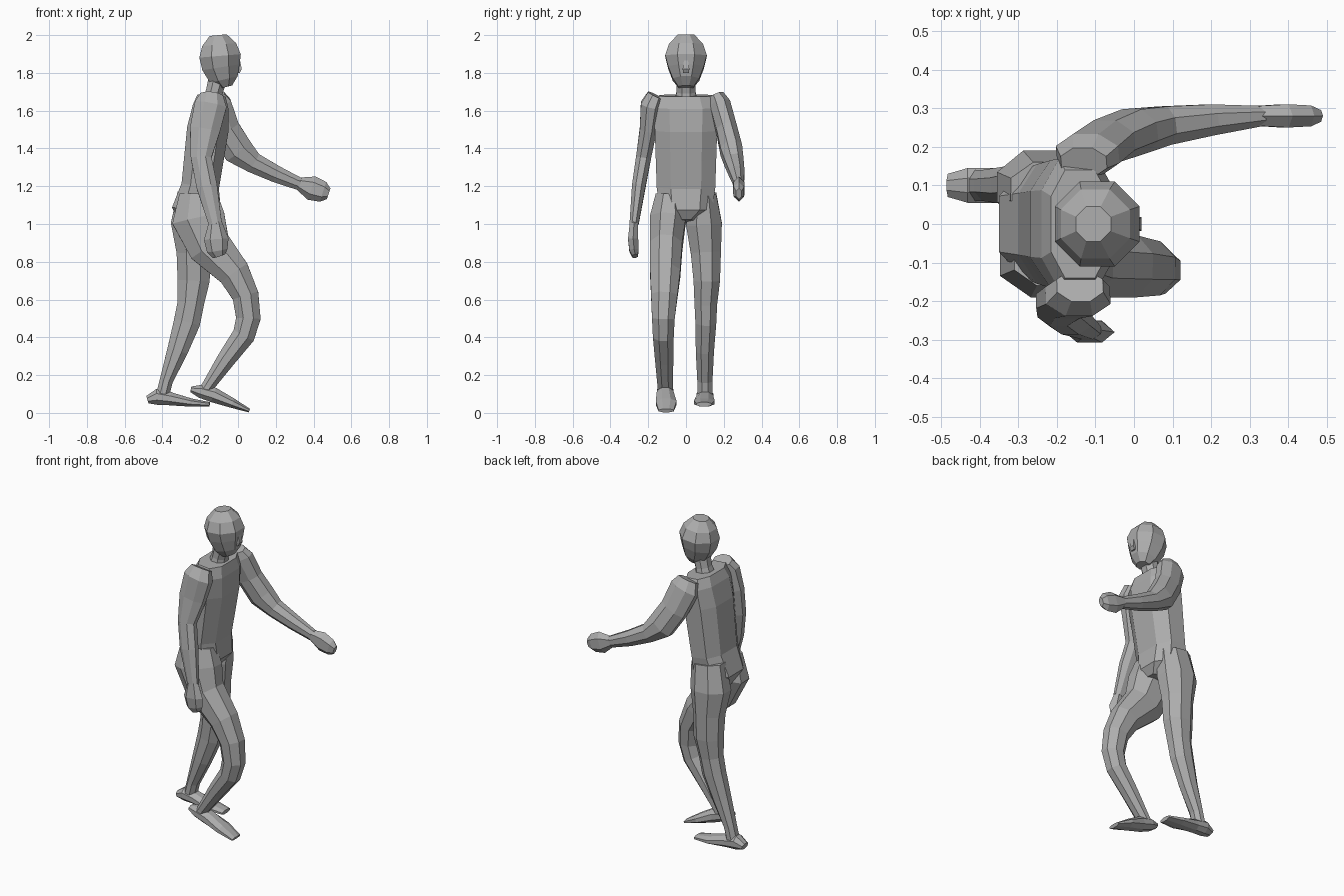
import bpy
import bmesh
from math import cos, sin, pi, copysign
from mathutils import Vector

default = bpy.data.objects.get("Cube")
if default:
    bpy.data.objects.remove(default, do_unlink=True)

grey = bpy.data.materials.new("plain_grey")
grey.use_nodes = True
colour = (0.42, 0.42, 0.42, 1.0)
grey.diffuse_color = colour
grey.node_tree.nodes["Principled BSDF"].inputs["Base Color"].default_value = colour


def section(sides, squareness):
    """Unit cross-section, scaled so that it just fills its bounding box."""
    points = []
    for i in range(sides):
        angle = 2 * pi * (i + 0.5) / sides
        c, s = cos(angle), sin(angle)
        points.append((copysign(abs(c) ** squareness, c), copysign(abs(s) ** squareness, s)))
    reach_u = max(p[0] for p in points)
    reach_v = max(p[1] for p in points)
    return [(u / reach_u, v / reach_v) for u, v in points]


def loft(name, rings, sides=8, squareness=1.0):
    """Skin rings of (x, y, z, half width, half depth), given in hundredths."""
    profile = section(sides, squareness)
    centres = [Vector(ring[:3]) / 100 for ring in rings]
    bm = bmesh.new()
    loops = []
    for i, ring in enumerate(rings):
        before = centres[max(i - 1, 0)]
        after = centres[min(i + 1, len(centres) - 1)]
        tangent = (after - before).normalized()
        side = Vector((0, 1, 0))
        side = (side - tangent * side.dot(tangent)).normalized()
        depth = tangent.cross(side)
        half_width, half_depth = ring[3] / 100, ring[4] / 100
        loops.append([
            bm.verts.new(centres[i] + side * u * half_width + depth * v * half_depth)
            for u, v in profile])
    # Skin between neighbouring rings, then close both ends
    for low, high in zip(loops, loops[1:]):
        for i in range(sides):
            j = (i + 1) % sides
            bm.faces.new((low[i], low[j], high[j], high[i]))
    bm.faces.new(loops[0])
    bm.faces.new(loops[-1])
    bmesh.ops.recalc_face_normals(bm, faces=bm.faces)
    mesh = bpy.data.meshes.new(name)
    bm.to_mesh(mesh)
    bm.free()
    mesh.materials.append(grey)
    obj = bpy.data.objects.new(name, mesh)
    bpy.context.collection.objects.link(obj)
    return obj


# Trunk, from crotch to shoulder line
loft("torso", [
    (-21, 0, 101, 5, 9), (-22, 0, 108, 14, 13), (-20, 0, 120, 15.5, 10),
    (-18, 0, 135, 16, 10.5), (-16, 0, 150, 16.5, 11),
    (-14.5, 0, 162, 17, 9.5), (-14, 0, 168, 14, 7.5)], squareness=0.75)

# Neck and head
loft("neck", [(-13.5, 0, 165, 6, 5.5), (-12.5, 0, 170, 5, 4.5), (-10, 0, 180, 5, 5)])
loft("head", [
    (-6.5, 0, 172.5, 4, 3.5), (-7.5, 0, 176.5, 7, 7.5), (-9, 0, 183, 9.5, 10),
    (-9.5, 0, 189, 11, 11), (-10, 0, 195, 9, 9), (-10.5, 0, 200, 4.5, 4.5)])
loft("nose", [(0, 0, 187, 1, 1), (0, 0, 182, 1.8, 2), (0, 0, 180, 1.5, 1)], sides=4)

# Arm hanging at the side, with its hand
loft("hanging_arm", [
    (-14, -16, 168, 4.5, 6), (-14.5, -18.5, 163, 5.5, 8.5), (-17.5, -20, 150, 4.5, 8),
    (-19.5, -22.5, 135, 4, 5.5), (-16.5, -25, 120, 3.6, 5.5), (-12, -27.5, 100, 2.4, 3.5)])
loft("hanging_hand", [
    (-12, -27.5, 101, 2.2, 3.5), (-11.5, -28, 92, 2.7, 6.5),
    (-11, -27.5, 86, 2.5, 5.5), (-10, -27, 83, 1.5, 3.5)], sides=6)

# Arm reaching forward, with its hand
loft("reaching_arm", [
    (-13, 16, 168, 4, 6), (-12, 18, 163, 5.5, 8.5), (-7, 21.5, 150, 5.5, 8),
    (0, 24, 139, 5.8, 8), (8, 25.5, 132.5, 5, 5.5), (20, 27, 126.5, 4, 4.5),
    (33, 28, 121, 2.6, 3.3)])
loft("reaching_hand", [
    (32, 28, 121.5, 2.6, 3.3), (39, 28, 119, 3, 6.5),
    (45, 28, 117, 2.7, 5.5), (48, 28, 116, 1.5, 3)], sides=6)

# Bent leg stepping forward
loft("stepping_leg", [
    (-21, -9, 116, 7, 10), (-21, -9.5, 103, 9.5, 14), (-15, -10.5, 88, 8.5, 11.5),
    (-2, -11, 74, 8, 8.5), (4, -11.5, 62, 7, 7), (5.5, -12, 50, 6, 6.5),
    (3, -12, 41, 5.5, 6), (-6.5, -11.5, 28, 4.8, 4.8), (-16, -11, 14, 4, 3.3),
    (-18, -11, 11, 4, 3.3)])
loft("stepping_foot", [
    (-25, -11, 12.5, 2.5, 1.5), (-20, -11, 11.5, 4.2, 3.5), (-13, -11, 9.5, 4.5, 4),
    (-3, -10.5, 5.2, 5.5, 2.6), (6, -10.5, 1.2, 4, 1)])

# Trailing leg
loft("trailing_leg", [
    (-22, 9, 116, 7, 10), (-24, 9.5, 100, 9.5, 11.5), (-23.5, 10.5, 85, 8, 9),
    (-23.5, 11, 70, 7, 8.5), (-25, 10.5, 58, 6, 7), (-27, 10.5, 48, 5.5, 7),
    (-32, 10, 33, 4.8, 5.5), (-38, 10, 17, 4, 3.5), (-40, 10, 9, 4, 3.5)])
loft("trailing_foot", [
    (-48, 10, 7, 3, 2), (-43, 10, 8.5, 4.5, 4.2), (-36, 10, 7.5, 4.5, 3.5),
    (-25, 9.7, 5.5, 5.5, 2.2), (-15, 9.5, 4.5, 4, 1.2)])
